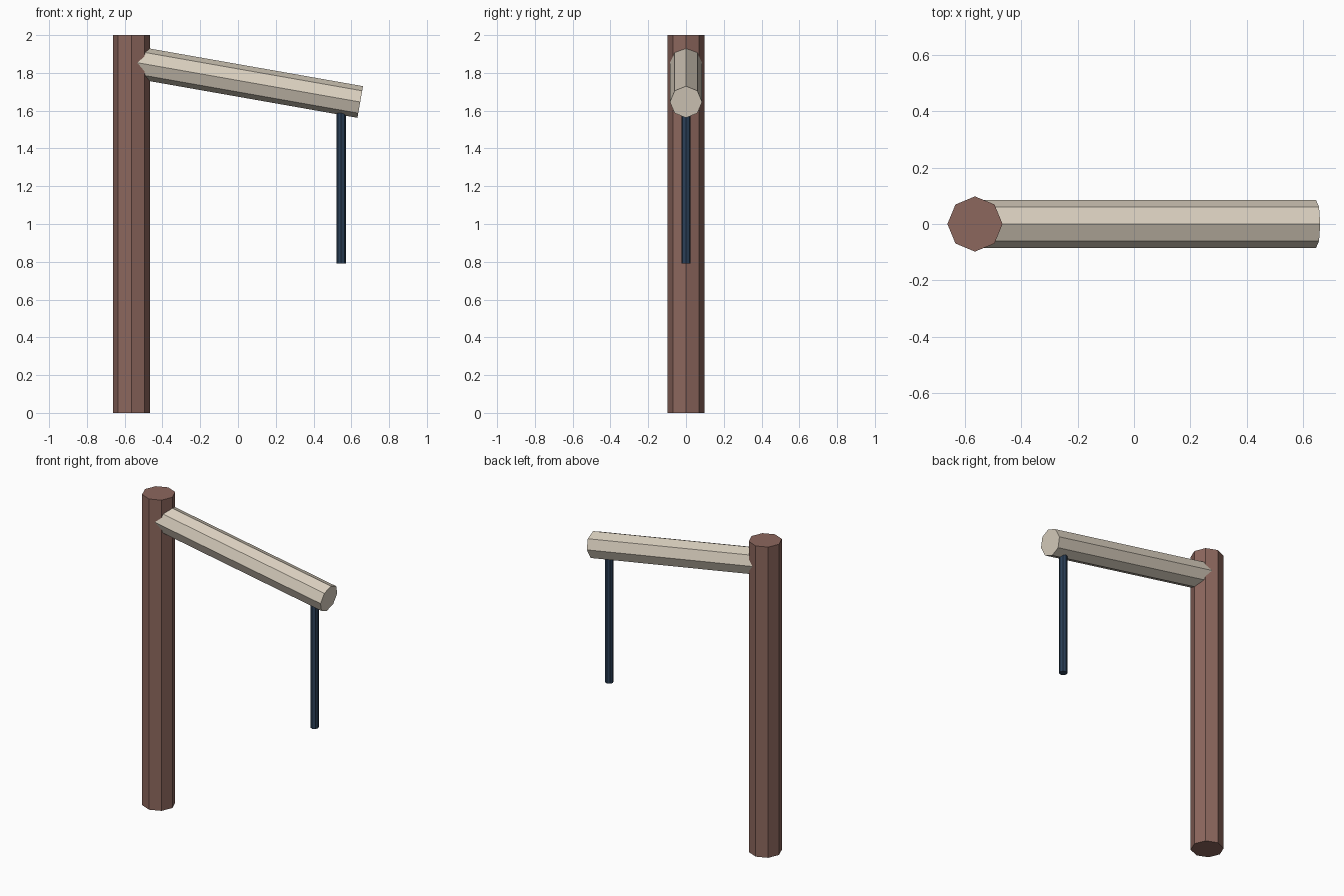
import bpy
from mathutils import Vector

if "Cube" in bpy.data.objects:
    bpy.data.objects.remove(bpy.data.objects["Cube"])


def material(name, color):
    m = bpy.data.materials.new(name)
    m.diffuse_color = (*color, 1)
    m.use_nodes = True
    m.node_tree.nodes["Principled BSDF"].inputs["Base Color"].default_value = m.diffuse_color
    return m


def rod(name, start, end, radius, mat):
    """Flat eight-sided rod between two points, corners on the axes."""
    a, b = Vector(start), Vector(end)
    d = b - a
    bpy.ops.mesh.primitive_cylinder_add(vertices=8, radius=radius, depth=d.length,
                                        location=(a + b) / 2)
    o = bpy.context.object
    o.name = name
    o.rotation_euler = (0, d.angle(Vector((0, 0, 1))), 0)  # all rods lie in the xz plane
    o.data.materials.append(mat)
    return o


brown = material("brown wood", (0.265, 0.135, 0.110))
pale = material("pale wood", (0.700, 0.627, 0.520))
navy = material("navy rope", (0.024, 0.051, 0.098))

# upright post
rod("post", (-0.565, 0, 0), (-0.565, 0, 2), 0.098, brown)
# sloping arm, its inner end buried in the post
rod("arm", (-0.555, 0, 1.858), (0.647, 0, 1.646), 0.085, pale)
# hanging rope
rod("rope", (0.546, 0, 0.79), (0.546, 0, 1.60), 0.025, navy)
